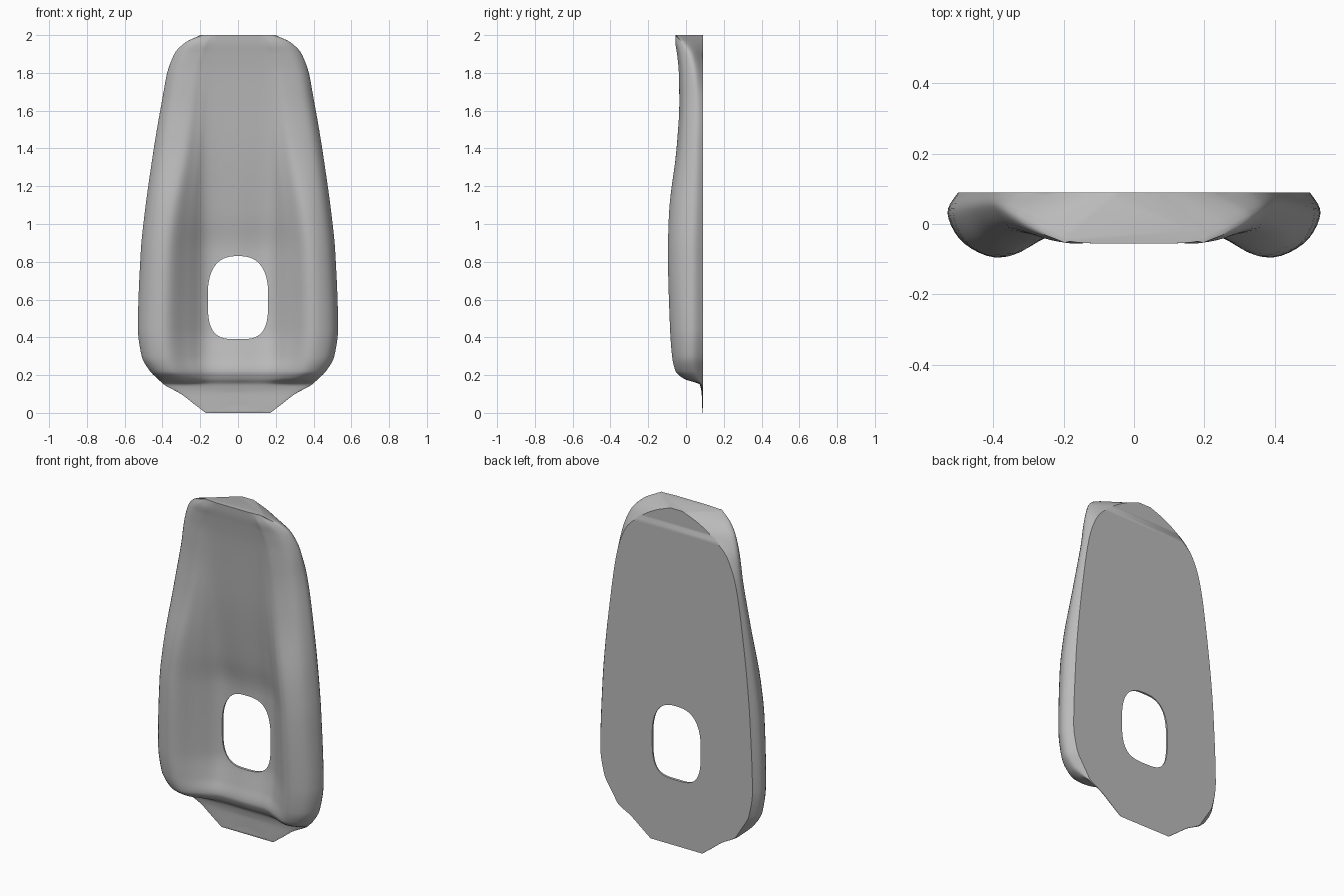
import bpy
import bmesh
import math
from mathutils import Vector

default_cube = bpy.data.objects.get("Cube")
if default_cube:
    bpy.data.objects.remove(default_cube, do_unlink=True)

BACK = 0.09

# Height, half width, back half width, edge depth,
# ridge position, ridge depth, floor half width, floor depth
KEYS = [
    (0, .17, .17, .088, .12, .087, .08, .087),
    (.05, .235, .235, .087, .17, .085, .1, .085),
    (.1, .3, .3, .086, .22, .083, .12, .083),
    (.15, .39, .385, .08, .28, .073, .14, .073),
    (.18, .425, .405, .06, .32, -.01, .15, .05),
    (.22, .465, .43, .04, .35, -.055, .15, .035),
    (.3, .51, .475, .03, .37, -.073, .16, .053),
    (.45, .53, .5, .03, .38, -.083, .16, .079),
    (.85, .515, .485, .03, .37, -.094, .16, .077),
    (1.05, .495, .47, .035, .35, -.09, .16, .045),
    (1.4, .445, .43, .045, .29, -.05, .15, .002),
    (1.65, .402, .39, .05, .26, -.035, .14, -.018),
    (1.8, .375, .335, .045, .24, -.037, .13, -.031),
    (1.9, .335, .235, .03, .21, -.046, .12, -.044),
    (1.96, .275, .14, 0, .18, -.055, .11, -.053),
    (2, .19, .04, -.04, .15, -.053, .1, -.056),
]


def slopes(xs, ys):
    """Monotone tangents, so profiles never overshoot."""
    d = [(ys[i + 1] - ys[i]) / (xs[i + 1] - xs[i]) for i in range(len(xs) - 1)]
    inner = [2 * a * b / (a + b) if a * b > 0 else 0 for a, b in zip(d, d[1:])]
    return [d[0]] + inner + [d[-1]]


def loft_rows(keys, steps):
    heights = [k[0] for k in keys]
    columns = list(zip(*keys))
    tangents = [slopes(heights, c) for c in columns]
    rows = []
    for i in range(len(keys) - 1):
        h = heights[i + 1] - heights[i]
        for s in range(steps):
            t = s / steps
            a, b = (1 + 2 * t) * (1 - t) ** 2, t * t * (3 - 2 * t)
            c, e = t * (1 - t) ** 2 * h, t * t * (t - 1) * h
            rows.append([a * y[i] + b * y[i + 1] + c * m[i] + e * m[i + 1]
                         for y, m in zip(columns, tangents)])
    rows.append(list(keys[-1]))
    return rows


def spline(points, steps):
    p = [points[0]] + points + [points[-1]]
    out = []
    for a, b, c, d in zip(p, p[1:], p[2:], p[3:]):
        for s in range(steps):
            t = s / steps
            out.append(0.5 * (2 * b + (c - a) * t + (2 * a - 5 * b + 4 * c - d) * t * t
                              + (3 * b - a - 3 * c + d) * t ** 3))
    return out + [points[-1]]


def section(row):
    """Cross-section from one back edge, around the front, to the other."""
    z, w, wb, edge, xr, yr, xf, yf = row
    half = [Vector((wb, BACK)), Vector((w, edge)),
            Vector((xr + (w - xr) * 0.7, edge + (yr - edge) * 0.72)),
            Vector((xr, yr)), Vector(((xr + xf) / 2, (yr + yf) / 2)),
            Vector((xf, yf))]
    full = half + [Vector((0, yf))] + [Vector((-p.x, p.y)) for p in reversed(half)]
    ring = []
    for p in spline(full, 5):
        height = z
        # Scalloped lower lip
        if z < 0.12 and abs(p.x) < 0.16:
            height += (1 - z / 0.12) * 0.02 * (1 + math.cos(math.pi * p.x / 0.16))
        ring.append((p.x, min(p.y, BACK), height))
    return ring


def mesh_object(name, bm):
    bmesh.ops.recalc_face_normals(bm, faces=bm.faces)
    mesh = bpy.data.meshes.new(name)
    bm.to_mesh(mesh)
    bm.free()
    obj = bpy.data.objects.new(name, mesh)
    bpy.context.collection.objects.link(obj)
    return obj


# Plate body with flat back
bm = bmesh.new()
rings = [[bm.verts.new(p) for p in section(r)] for r in loft_rows(KEYS, 5)]
for low, high in zip(rings, rings[1:]):
    n = len(low)
    for i in range(n):
        j = (i + 1) % n
        bm.faces.new((low[i], low[j], high[j], high[i]))
bm.faces.new(rings[0])
bm.faces.new(rings[-1])
plate = mesh_object("contoured_plate", bm)

# Rounded opening
bm = bmesh.new()
outline = []
for i in range(64):
    a = 2 * math.pi * i / 64
    c, s = math.cos(a), math.sin(a)
    power = 0.77 if s > 0 else 0.6
    x = 0.16 * math.copysign(abs(c) ** power, c)
    z = 0.61 + 0.22 * math.copysign(abs(s) ** power, s)
    outline.append(bm.verts.new((x, -0.3, z)))
face = bm.faces.new(outline)
extruded = bmesh.ops.extrude_face_region(bm, geom=[face])
bmesh.ops.translate(bm, vec=(0, 0.6, 0),
                    verts=[g for g in extruded["geom"] if isinstance(g, bmesh.types.BMVert)])
cutter = mesh_object("opening_cutter", bm)
cutter.hide_render = True

cut = plate.modifiers.new("opening", "BOOLEAN")
cut.operation = "DIFFERENCE"
cut.solver = "EXACT"
cut.object = cutter
bpy.context.view_layer.update()
evaluated = plate.evaluated_get(bpy.context.evaluated_depsgraph_get())
cut_mesh = bpy.data.meshes.new_from_object(evaluated)
plate.modifiers.clear()
plate.data = cut_mesh
bpy.data.objects.remove(cutter, do_unlink=True)

# Grey material
grey = bpy.data.materials.new("plain_grey")
grey.use_nodes = True
grey.diffuse_color = (0.5, 0.5, 0.5, 1)
grey.node_tree.nodes["Principled BSDF"].inputs["Base Color"].default_value = (0.5, 0.5, 0.5, 1)
plate.data.materials.clear()
plate.data.materials.append(grey)

bpy.ops.object.select_all(action="DESELECT")
plate.select_set(True)
bpy.context.view_layer.objects.active = plate
bpy.ops.object.shade_smooth_by_angle(angle=math.radians(40))
